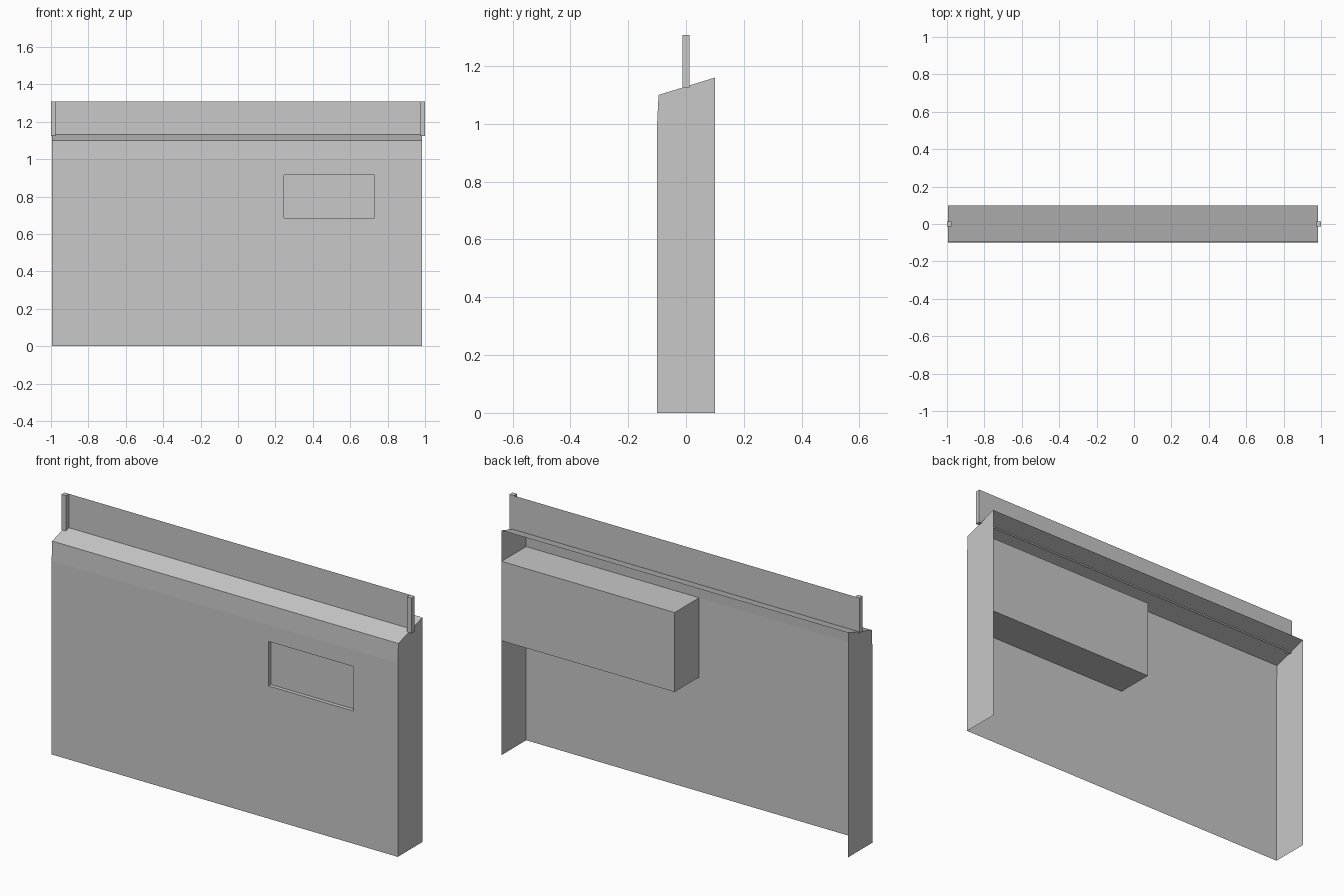
import bpy
import bmesh
from mathutils import Vector

cube = bpy.data.objects.get("Cube")
if cube:
    bpy.data.objects.remove(cube, do_unlink=True)

grey = bpy.data.materials.new("plain_grey")
grey.use_nodes = True
GREY = (0.58, 0.58, 0.58, 1)
grey.diffuse_color = GREY
grey.node_tree.nodes["Principled BSDF"].inputs["Base Color"].default_value = GREY

LEFT, RIGHT = 0.983, -0.995      # ends of the casing
BACK = 0.1


def finish(name, bm):
    mesh = bpy.data.meshes.new(name)
    bm.to_mesh(mesh)
    bm.free()
    mesh.materials.append(grey)
    obj = bpy.data.objects.new(name, mesh)
    bpy.context.collection.objects.link(obj)
    return obj


def block(name, lo, hi, open_sides=()):
    """Box between two corners, without the faces that point along open_sides."""
    bm = bmesh.new()
    bmesh.ops.create_cube(bm, size=1)
    lo, hi = Vector(lo), Vector(hi)
    for v in bm.verts:
        v.co = (lo + hi) / 2 + v.co * (hi - lo)
    bm.normal_update()
    unwanted = [f for f in bm.faces
                if any(f.normal.dot(Vector(d)) > 0.9 for d in open_sides)]
    bmesh.ops.delete(bm, geom=unwanted, context='FACES')
    return finish(name, bm)


# Thin casing: side profile swept across, open at the back and below
profile = [(-0.1, 0), (-0.1, 1.0), (-0.095, 1.1), (BACK, 1.16), (BACK, 0)]
bm = bmesh.new()
ends = [[bm.verts.new((x, y, z)) for y, z in profile] for x in (RIGHT, LEFT)]
a, b = ends
for i in range(3):
    bm.faces.new((a[i], b[i], b[i + 1], a[i + 1]))
bm.faces.new(a)
bm.faces.new(b[::-1])
bm.normal_update()

# Shallow window recess cut into the front panel
x0, x1, z0, z1 = 0.245, 0.73, 0.685, 0.915
for co, no in (((x0, 0, 0), (1, 0, 0)), ((x1, 0, 0), (1, 0, 0)),
               ((0, 0, z0), (0, 0, 1)), ((0, 0, z1), (0, 0, 1))):
    bmesh.ops.bisect_plane(bm, geom=bm.verts[:] + bm.edges[:] + bm.faces[:],
                           plane_co=co, plane_no=no)
bm.normal_update()
pane = [f for f in bm.faces if abs(f.normal.y) > 0.99
        and x0 < f.calc_center_median().x < x1
        and z0 < f.calc_center_median().z < z1]
pushed = bmesh.ops.extrude_discrete_faces(bm, faces=pane)["faces"]
for f in pushed:
    bmesh.ops.translate(bm, verts=f.verts[:], vec=(0, 0.02, 0))

# Merge the front panel back into plain faces
bmesh.ops.dissolve_limit(bm, angle_limit=0.01, verts=bm.verts[:], edges=bm.edges[:])
finish("casing", bm)

# Compartment behind the window, joined to the front panel and the end wall
block("rear_compartment", (-0.005, -0.1, 0.59), (LEFT, BACK, 1.0),
      open_sides=((0, -1, 0), (1, 0, 0)))

# Upright screen with a square post at each end
bm = bmesh.new()
bottom, top, half, inner = 1.125, 1.308, 0.0125, 0.975
bm.faces.new([bm.verts.new((x, half, z)) for x, z in
              ((-inner, bottom), (inner, bottom), (inner, top), (-inner, top))])
finish("upper_screen", bm)
for name, x in (("right_post", -1), ("left_post", inner)):
    block(name, (x, -half, bottom), (x + 0.025, half, top))
